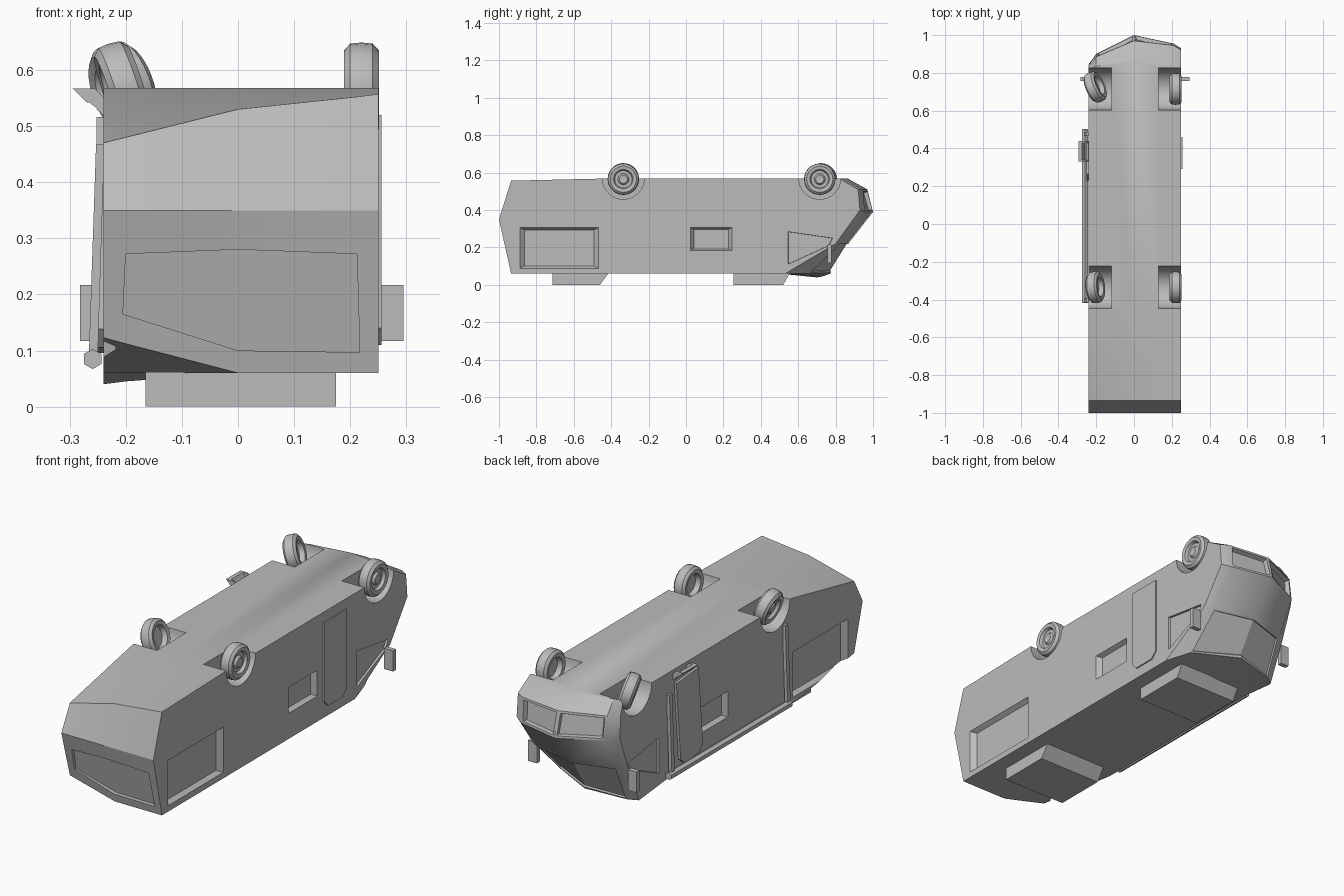
import bpy, bmesh
from math import radians
from mathutils import Vector, Matrix

if "Cube" in bpy.data.objects:
    bpy.data.objects.remove(bpy.data.objects["Cube"], do_unlink=True)

grey = bpy.data.materials.new("plain grey")
grey.use_nodes = True
grey.diffuse_color = (0.5, 0.5, 0.5, 1)
grey.node_tree.nodes["Principled BSDF"].inputs["Base Color"].default_value = (0.5, 0.5, 0.5, 1)


def make(name, bm):
    bmesh.ops.recalc_face_normals(bm, faces=bm.faces)
    mesh = bpy.data.meshes.new(name)
    bm.to_mesh(mesh)
    bm.free()
    mesh.materials.append(grey)
    ob = bpy.data.objects.new(name, mesh)
    bpy.context.collection.objects.link(ob)
    return ob


def prism(name, pts, offset, taper=1.0):
    """Closed solid between a polygon and its shifted, optionally shrunk copy."""
    bm = bmesh.new()
    pts = [Vector(p) for p in pts]
    mid = sum(pts, Vector()) / len(pts)
    far = [mid + (p - mid) * taper + Vector(offset) for p in pts]
    a = [bm.verts.new(p) for p in pts]
    b = [bm.verts.new(p) for p in far]
    bm.faces.new(a)
    bm.faces.new(b[::-1])
    for i in range(len(a)):
        j = (i + 1) % len(a)
        bm.faces.new((a[i], b[i], b[j], a[j]))
    return make(name, bm)


def side_prism(name, x, yz, depth, taper=1.0):
    return prism(name, [(x, y, z) for y, z in yz], (depth, 0, 0), taper)


def cross_prism(name, y, xz, length):
    return prism(name, [(x, y, z) for x, z in xz], (0, length, 0))


def rect(a0, a1, b0, b1):
    return [(a0, b0), (a1, b0), (a1, b1), (a0, b1)]


def smooth(ob, angle=30):
    bpy.ops.object.select_all(action='DESELECT')
    ob.select_set(True)
    bpy.context.view_layer.objects.active = ob
    bpy.ops.object.shade_smooth_by_angle(angle=radians(angle))


# Body shell: lengthwise profiles at five widths (x, tail low z, tail high z, nose points)
columns = [
    (-.24, .123, .47, [(.82, .568), (.84, .50), (.845, .39), (.78, .22), (.70, .04)]),
    (-.20, .112, .48, [(.835, .568), (.885, .505), (.90, .39), (.81, .225), (.73, .045)]),
    (0, .06, .53, [(.865, .568), (.97, .51), (1, .39), (.875, .23), (.77, .06)]),
    (.21, .06, .552, [(.84, .568), (.945, .51), (.955, .39), (.825, .225), (.66, .06)]),
    (.25, .06, .557, [(.82, .568), (.92, .51), (.93, .40), (.80, .22), (.53, .06)]),
]
bm = bmesh.new()
rings = []
for x, low, high, nose in columns:
    prof = [(-.46, .06), (-.935, low), (-1, .35), (-.935, high), (-.46, .568)] + nose + [(.5, .06)]
    rings.append([bm.verts.new((x, y, z)) for y, z in prof])
count = len(rings[0])
quads = {}
for c in range(len(rings) - 1):
    for i in range(count):
        j = (i + 1) % count
        quads[c, i] = bm.faces.new((rings[c][i], rings[c][j], rings[c + 1][j], rings[c + 1][i]))
bm.faces.new(rings[0])
bm.faces.new(rings[-1][::-1])
bmesh.ops.recalc_face_normals(bm, faces=bm.faces)
# Headlight and windshield recesses
for c in (1, 2):
    bmesh.ops.inset_individual(bm, faces=[quads[c, 6]], thickness=.015, depth=0)
    bmesh.ops.inset_individual(bm, faces=[quads[c, 6]], thickness=.008, depth=-.02)
shield = [quads[1, 8], quads[2, 8]]
bmesh.ops.inset_region(bm, faces=shield, thickness=.012, depth=0)
bmesh.ops.inset_region(bm, faces=shield, thickness=.002, depth=-.008)
body = make("body", bm)

# Cutters for wheel arches and windows
cutters = []
WHEEL_Y = (-.335, .715)
for side, wall in ((1, .25), (-1, -.24)):
    for y in WHEEL_Y:
        bm = bmesh.new()
        bmesh.ops.create_cone(bm, cap_ends=True, segments=32, radius1=.112, radius2=.112, depth=.24,
                              matrix=Matrix.Translation((wall, y, .57)) @ Matrix.Rotation(radians(90), 4, 'Y'))
        cutters.append(make("arch_cutter", bm))
    start, depth = wall + side * .006, -side * .028
    cutters.append(side_prism("window_cutter", start, rect(-.895, -.46, .085, .31), depth, .85))
    cutters.append(side_prism("window_cutter", start, rect(.02, .25, .18, .31), depth, .8))
    cab = [(.545, .11), (.545, .285), (.785, .25), (.765, .21)]
    cutters.append(side_prism("cab_window_cutter", start, cab, -side * .016, .97))


def tail_y(z):
    return -.935 - .065 * (z - .06) / .29


outline = [(-.205, .165), (0, .10), (.217, .097), (.212, .272), (0, .28), (-.2, .272)]
cutters.append(prism("tail_window_cutter", [(x, tail_y(z) - .03, z) for x, z in outline], (0, .05, 0)))

for cutter in cutters:
    cutter.hide_render = True
    mod = body.modifiers.new("cut", 'BOOLEAN')
    mod.operation, mod.solver, mod.object = 'DIFFERENCE', 'EXACT', cutter
bpy.context.view_layer.update()
graph = bpy.context.evaluated_depsgraph_get()
cut_mesh = bpy.data.meshes.new_from_object(body.evaluated_get(graph))
body.modifiers.clear()
body.data = cut_mesh
for cutter in cutters:
    bpy.data.objects.remove(cutter, do_unlink=True)
smooth(body)

# Wheels: lathed tyre with hub outside and hollow back
tyre = [(0, .02), (.022, .024), (.03, .014), (.046, .014), (.052, .028), (.07, .031), (.082, .02),
        (.084, 0), (.082, -.02), (.07, -.031), (.052, -.028), (.046, -.004), (0, -.004)]


def wheel(name, side, loc, yaw=0, lean=0):
    bm = bmesh.new()
    vs = [bm.verts.new((side * x, 0, r)) for r, x in tyre]
    edges = [bm.edges.new(p) for p in zip(vs, vs[1:])]
    bmesh.ops.spin(bm, geom=vs + edges, axis=(1, 0, 0), cent=(0, 0, 0), steps=28, angle=radians(360))
    bmesh.ops.remove_doubles(bm, verts=bm.verts, dist=.0005)
    turn = Matrix.Rotation(radians(yaw), 4, 'Z') @ Matrix.Rotation(radians(lean), 4, 'Y')
    bmesh.ops.transform(bm, matrix=Matrix.Translation(loc) @ turn, verts=bm.verts)
    smooth(make(name, bm), 40)


wheel("rear_left_wheel", 1, (.22, WHEEL_Y[0], .565))
wheel("front_left_wheel", 1, (.22, WHEEL_Y[1], .565))
wheel("rear_right_wheel", -1, (-.205, WHEEL_Y[0], .567), 5, -18)
wheel("front_right_wheel", -1, (-.205, WHEEL_Y[1] + .01, .567), 24, -18)

# Roof boxes with one slanted end
for name, y0, y1, y2 in (("rear_roof_box", -.715, -.46, -.415), ("front_roof_box", .255, .52, .555)):
    side_prism(name, -.165, [(y0, 0), (y1, 0), (y2, .062), (y0, .062)], .34)

# Doors with chamfered corners; the right one hangs crooked
door = [(.29, .52), (.46, .52), (.46, .14), (.43, .11), (.32, .11), (.29, .14)]
side_prism("left_door", .248, door, .008)
loose = side_prism("right_door", -.252, [(y - .045, z - .01) for y, z in door], .016)
pivot = Matrix.Translation((-.24, .33, .3))
loose.data.transform(pivot @ Matrix.Rotation(radians(-5), 4, 'X') @ pivot.inverted())

# Mirrors
cross_prism("left_mirror", .757, rect(.248, .295, .117, .217), .022)
cross_prism("right_mirror", .757, rect(-.282, -.238, .117, .217), .022)

# Awning roll and its arms
bm = bmesh.new()
bmesh.ops.create_cone(bm, cap_ends=True, segments=6, radius1=.018, radius2=.018, depth=.92,
                      matrix=Matrix.Translation((-.259, .042, .085)) @ Matrix.Rotation(radians(90), 4, 'X')
                      @ Matrix.Rotation(radians(0), 4, 'Z'))
make("awning_roll", bm)
for y in (-.415, .465):
    cross_prism("awning_arm", y, [(-.253, .467), (-.238, .467), (-.25, .085), (-.266, .085)], .022)

# Entry step: two brackets and a tread
bracket = [(-.295, .567), (-.255, .567), (-.238, .55), (-.238, .517), (-.25, .53)]
for y in (.33, .43):
    cross_prism("step_bracket", y, bracket, .01)
cross_prism("step_tread", .33, [(-.295, .567), (-.275, .567), (-.262, .545), (-.268, .541)], .11)
cross_prism("step_back", .33, [(-.252, .53), (-.238, .545), (-.238, .517)], .11)
